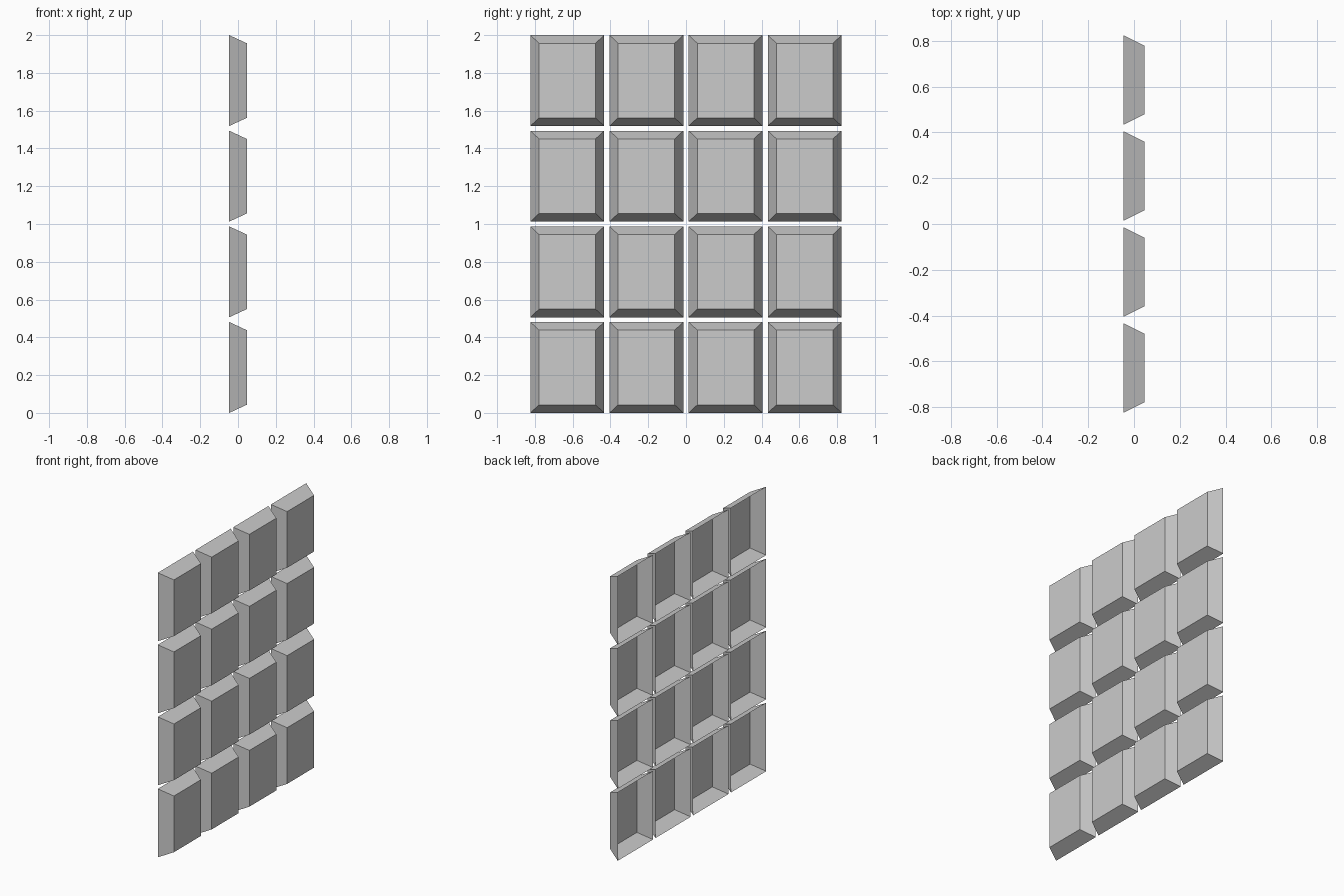
import bpy, bmesh

if "Cube" in bpy.data.objects:
    bpy.data.objects.remove(bpy.data.objects["Cube"])

COLS, ROWS = 4, 4
DEPTH = 0.093                    # thickness along x
WIDTH, HEIGHT = 0.391, 0.481     # back rim of one panel
STEP_Y, STEP_Z = 0.419, 0.5063   # grid spacing
INSET_Y, INSET_Z = 0.046, 0.043  # bevel of the raised face


def panel_mesh():
    """Hollow tray: box with tapered +x face and open back."""
    bm = bmesh.new()
    bmesh.ops.create_cube(bm, size=1)
    back = [f for f in bm.faces if f.normal.x < -0.9]
    bmesh.ops.delete(bm, geom=back, context='FACES_ONLY')
    for v in bm.verts:
        front = v.co.x > 0
        v.co.x *= DEPTH
        v.co.y *= WIDTH - (2 * INSET_Y if front else 0)
        v.co.z *= HEIGHT - (2 * INSET_Z if front else 0)
    mesh = bpy.data.meshes.new("wall_panel")
    bm.to_mesh(mesh)
    bm.free()
    return mesh


# Grid of identical panels sharing one mesh
mesh = panel_mesh()
for row in range(ROWS):
    for col in range(COLS):
        panel = bpy.data.objects.new(f"wall_panel_{row + 1}_{col + 1}", mesh)
        panel.location = (0, (col - (COLS - 1) / 2) * STEP_Y, HEIGHT / 2 + row * STEP_Z)
        bpy.context.collection.objects.link(panel)
